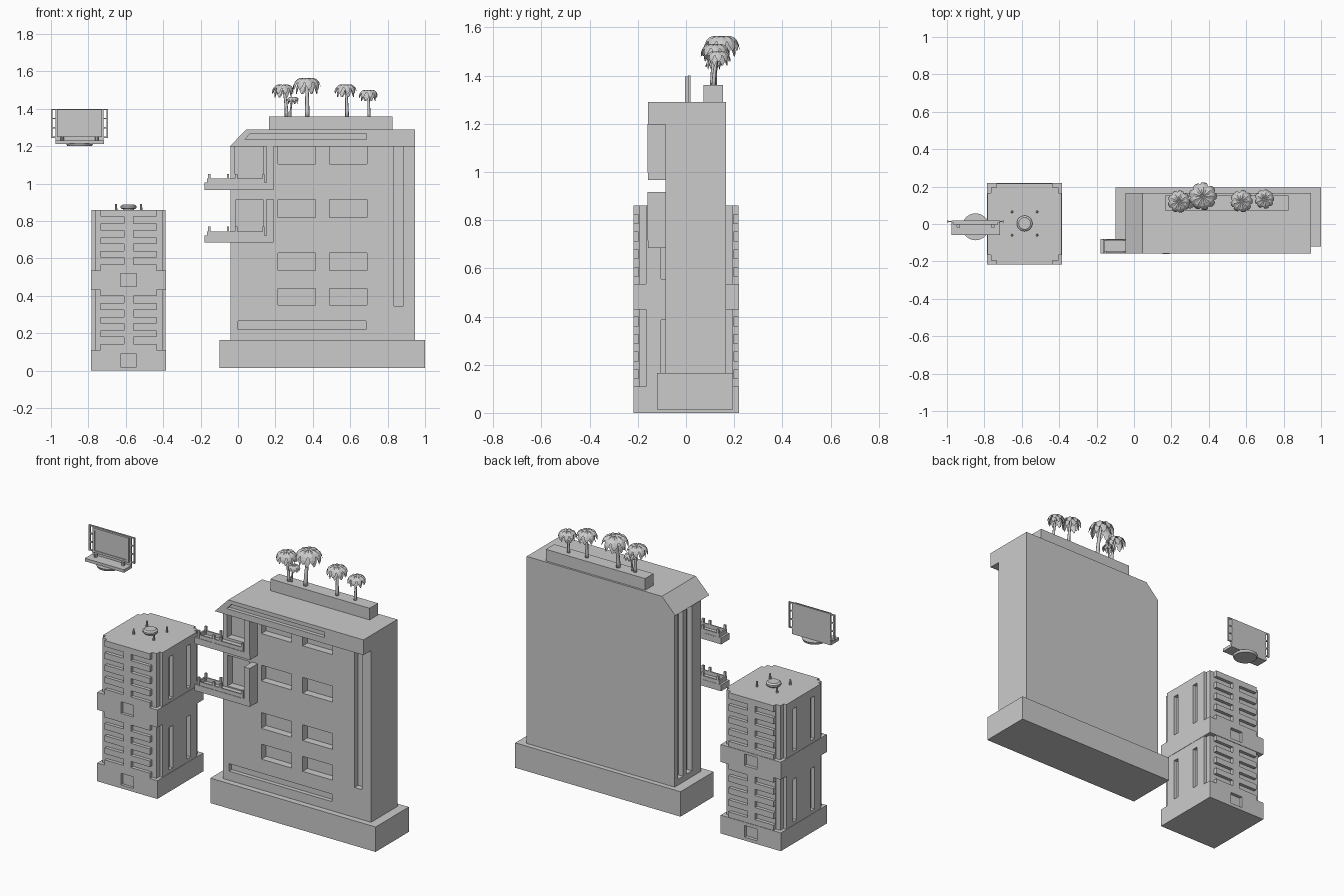
import bpy, bmesh, math, random
from mathutils import Vector, Matrix

if "Cube" in bpy.data.objects:
    bpy.data.objects.remove(bpy.data.objects["Cube"])

random.seed(4)


def finish(bm, name, smooth=False):
    bmesh.ops.recalc_face_normals(bm, faces=bm.faces)
    me = bpy.data.meshes.new(name)
    bm.to_mesh(me)
    bm.free()
    ob = bpy.data.objects.new(name, me)
    bpy.context.collection.objects.link(ob)
    if smooth:
        for p in me.polygons:
            p.use_smooth = True
    return ob


def boxes(name, items):
    """One mesh of boxes, each given as x0, x1, y0, y1, z0, z1."""
    bm = bmesh.new()
    for x0, x1, y0, y1, z0, z1 in items:
        m = Matrix.Translation(((x0 + x1) / 2, (y0 + y1) / 2, (z0 + z1) / 2))
        bmesh.ops.create_cube(bm, size=1, matrix=m @ Matrix.Diagonal((x1 - x0, y1 - y0, z1 - z0, 1)))
    return finish(bm, name)


def prism(name, pts, vec):
    bm = bmesh.new()
    f = bm.faces.new([bm.verts.new(p) for p in pts])
    r = bmesh.ops.extrude_face_region(bm, geom=[f])
    bmesh.ops.translate(bm, vec=vec, verts=[v for v in r['geom'] if isinstance(v, bmesh.types.BMVert)])
    return finish(bm, name)


def cylinders(name, items, sides=16):
    """One mesh of upright cones, each given as x, y, z0, z1, r0, r1."""
    bm = bmesh.new()
    for x, y, z0, z1, r0, r1 in items:
        bmesh.ops.create_cone(bm, cap_ends=True, segments=sides, radius1=r0, radius2=r1, depth=z1 - z0,
                              matrix=Matrix.Translation((x, y, (z0 + z1) / 2)))
    return finish(bm, name)


def cut(ob, cutter):
    cutter.hide_render = True
    mod = ob.modifiers.new("cut", 'BOOLEAN')
    mod.operation, mod.solver, mod.object = 'DIFFERENCE', 'EXACT', cutter
    bpy.context.view_layer.objects.active = ob
    bpy.ops.object.modifier_apply(modifier=mod.name)
    bpy.data.objects.remove(cutter)


# --- large building: plinth, body with window recesses, overhanging cap
boxes("building_plinth", [(-0.10, 1.0, -0.12, 0.195, 0.015, 0.165)])
body = boxes("building_body", [(-0.04, 0.945, -0.085, 0.165, 0.16, 1.2)])
F0, F1 = -0.3, -0.04
cuts = [(x, x + 0.2, F0, F1, z, z + h) for x in (0.215, 0.49)
        for z, h in ((1.105, 0.15), (0.82, 0.095), (0.535, 0.095), (0.35, 0.09))]
cuts += [(0.0, 0.685, F0, -0.06, 0.22, 0.265), (0.835, 0.885, F0, -0.05, 0.345, 1.25),
         (-0.015, 0.135, F0, F1, 1.02, 1.25), (-0.01, 0.135, F0, F1, 0.73, 0.915)]
cut(body, boxes("window_cutter", cuts))
cut(body, boxes("groove_cutter", [(-0.3, -0.008, y, y + 0.05, 0.2, 1.25) for y in (0.0, 0.085)]))

cap = prism("building_cap", [(x, -0.157, z) for x, z in
            ((-0.045, 1.198), (0.045, 1.29), (0.945, 1.29), (0.945, 1.198))], (0, 0.322, 0))
cut(cap, prism("cap_groove_cutter", [(x, -0.3, z) for x, z in
               ((0.035, 1.235), (0.065, 1.267), (0.687, 1.267), (0.687, 1.235))], (0, 0.165, 0)))
boxes("roof_planter", [(0.165, 0.825, 0.073, 0.153, 1.285, 1.36)])

# --- balconies with rims, posts and a side partition
for name, z in (("upper", 0.967), ("lower", 0.685)):
    items = [(-0.178, 0.19, -0.158, -0.08, z, z + 0.038),
             (-0.165, 0.135, -0.155, -0.147, z + 0.035, z + 0.06),
             (-0.165, -0.04, -0.09, -0.082, z + 0.035, z + 0.06),
             (-0.165, -0.155, -0.155, -0.082, z + 0.035, z + 0.06)]
    items += [(x, x + 0.012, -0.157, -0.145, z + 0.03, z + 0.085) for x in (-0.16, -0.06, -0.015, 0.13)]
    items += [(x, x + 0.012, -0.092, -0.08, z + 0.03, z + 0.085) for x in (-0.16, -0.06)]
    boxes(name + "_balcony", items)
    boxes(name + "_balcony_partition", [(0.152, 0.19, -0.16, -0.08, z + 0.03, z + 0.232)])


# --- palm trees on the planter
def palm(n, bx, by, cx, cy, top, r):
    zt = top - 0.22 * r
    bm = bmesh.new()
    rings = []
    for i in range(7):
        t = i / 6
        c = Vector((bx + (cx - bx) * t * t, by + (cy - by) * t * t, 1.355 + (zt - 1.355) * t))
        rad = r * (0.17 - 0.07 * t)
        rings.append([bm.verts.new(c + Vector((rad * math.cos(a * math.pi / 4), rad * math.sin(a * math.pi / 4), 0)))
                      for a in range(8)])
    for a, b in zip(rings, rings[1:]):
        for k in range(8):
            bm.faces.new((a[k], a[(k + 1) % 8], b[(k + 1) % 8], b[k]))
    bm.faces.new(rings[0])
    bm.faces.new(rings[-1])
    finish(bm, f"palm_trunk_{n}", True)

    # drooping fronds, folded along the middle rib
    bm = bmesh.new()
    for layer, (count, reach, droop) in enumerate(((9, 1.0, 0.75), (8, 0.78, 0.95))):
        for k in range(count):
            ang = 2 * math.pi * (k + layer * 0.5) / count + random.uniform(-0.1, 0.1)
            d, s = Vector((math.cos(ang), math.sin(ang), 0)), Vector((-math.sin(ang), math.cos(ang), 0))
            rows = []
            for i in range(7):
                t = i / 6
                mid = Vector((cx, cy, zt)) + d * (r * reach * math.sin(t * 1.5))
                mid.z += r * (0.5 * t - (0.5 + droop) * t ** 2.2) + r * 0.12 * (1 - layer)
                w = r * 0.36 * (math.sin(math.pi * min(1, 0.12 + 0.86 * t)) ** 0.7)
                w *= 1.0 if i % 2 else 0.8
                dn = Vector((0, 0, -0.4 * w))
                rows.append([bm.verts.new(p) for p in (mid - s * w + dn, mid, mid + s * w + dn)])
            for a, b in zip(rows, rows[1:]):
                for j in (0, 1):
                    bm.faces.new((a[j], a[j + 1], b[j + 1], b[j]))
    finish(bm, f"palm_crown_{n}")


palm(1, 0.26, 0.11, 0.24, 0.12, 1.532, 0.06)
palm(2, 0.28, 0.11, 0.293, 0.115, 1.465, 0.034)
palm(3, 0.37, 0.115, 0.368, 0.148, 1.568, 0.075)
palm(4, 0.583, 0.11, 0.575, 0.122, 1.533, 0.06)
palm(5, 0.70, 0.115, 0.697, 0.133, 1.503, 0.052)

# --- small tower: stepped-corner shaft between two solid bands
TX = -0.585
quad = [(0.198, 0.165), (0.18, 0.165), (0.18, 0.195), (0.15, 0.195), (0.15, 0.217)]
outline = (quad + [(-x, y) for x, y in reversed(quad)] + [(-x, -y) for x, y in quad]
           + [(x, -y) for x, y in reversed(quad)])
for name, z0, z1 in (("lower", 0.105, 0.432), ("upper", 0.53, 0.86)):
    shaft = prism(name + "_tower_shaft", [(TX + x, y, z0) for x, y in outline], (0, 0, z1 - z0))
    slots = []
    for sy in (-1, 1):
        y0, y1 = sorted((sy * 0.197, sy * 0.3))
        for i in range(4):
            z = z0 + 0.037 + i * 0.073
            slots += [(TX - 0.17, TX - 0.025, y0, y1, z, z + 0.037),
                      (TX + 0.025, TX + 0.17, y0, y1, z, z + 0.037)]
    for sx in (-1, 1):
        x0, x1 = sorted((TX + sx * 0.175, TX + sx * 0.3))
        slots += [(x0, x1, y - 0.018, y + 0.018, z0 + 0.025, z0 + 0.28) for y in (-0.085, 0.085)]
    cut(shaft, boxes("slot_cutter", slots))
for name, z0, z1 in (("base", 0, 0.11), ("middle", 0.43, 0.535)):
    band = boxes(name + "_tower_band", [(TX - 0.2, TX + 0.2, -0.217, 0.22, z0, z1)])
    zc = z0 + 0.02
    cut(band, boxes("door_cutter", [(TX - 0.042, TX + 0.042, a, b, zc, zc + 0.07)
                                    for a, b in ((-0.3, -0.2), (0.2, 0.3))]))

# --- tower roof: rounded tank and four vents
cylinders("roof_tank", [(TX, 0.003, 0.858, 0.864, 0.03, 0.03), (TX, 0.003, 0.863, 0.87, 0.036, 0.042),
                        (TX, 0.003, 0.87, 0.88, 0.042, 0.042), (TX, 0.003, 0.88, 0.887, 0.042, 0.032)], 24)
cylinders("roof_vents", [(TX + x, y, 0.855, 0.892, 0.007, 0.005) for x in (-0.067, 0.067) for y in (-0.06, 0.065)], 8)

# --- floating billboard: panel, framed screen, ledge, lamps, round foot
BX = -0.847
boxes("billboard_panel", [(BX - 0.128, BX + 0.128, 0.008, 0.018, 1.222, 1.40)])
boxes("billboard_screen", [(BX - 0.105, BX + 0.105, 0.0, 0.01, 1.26, 1.385)])
boxes("billboard_frame", [(BX - 0.12, BX + 0.12, -0.004, 0.01, 1.383, 1.396),
                          (BX - 0.12, BX + 0.12, -0.004, 0.01, 1.248, 1.261),
                          (BX - 0.12, BX - 0.105, -0.004, 0.01, 1.25, 1.395),
                          (BX + 0.105, BX + 0.12, -0.004, 0.01, 1.25, 1.395)])
rails = []
for s in (-1, 1):
    a, b = sorted((BX + s * 0.144, BX + s * 0.153))
    rails.append((a, b, 0.009, 0.018, 1.245, 1.40))
    a, b = sorted((BX + s * 0.12, BX + s * 0.15))
    rails += [(a, b, 0.01, 0.017, z, z + 0.007) for z in (1.245, 1.295, 1.345, 1.393)]
boxes("billboard_side_rails", rails)
boxes("billboard_ledge", [(BX - 0.13, BX + 0.13, -0.06, 0.018, 1.212, 1.23)])
cylinders("billboard_lamps", [(BX + x, -0.012, 1.228, 1.252, 0.01, 0.01) for x in (-0.092, 0.092)], 10)
cylinders("billboard_foot", [(BX, -0.015, 1.20, 1.214, 0.066, 0.072)], 32)
